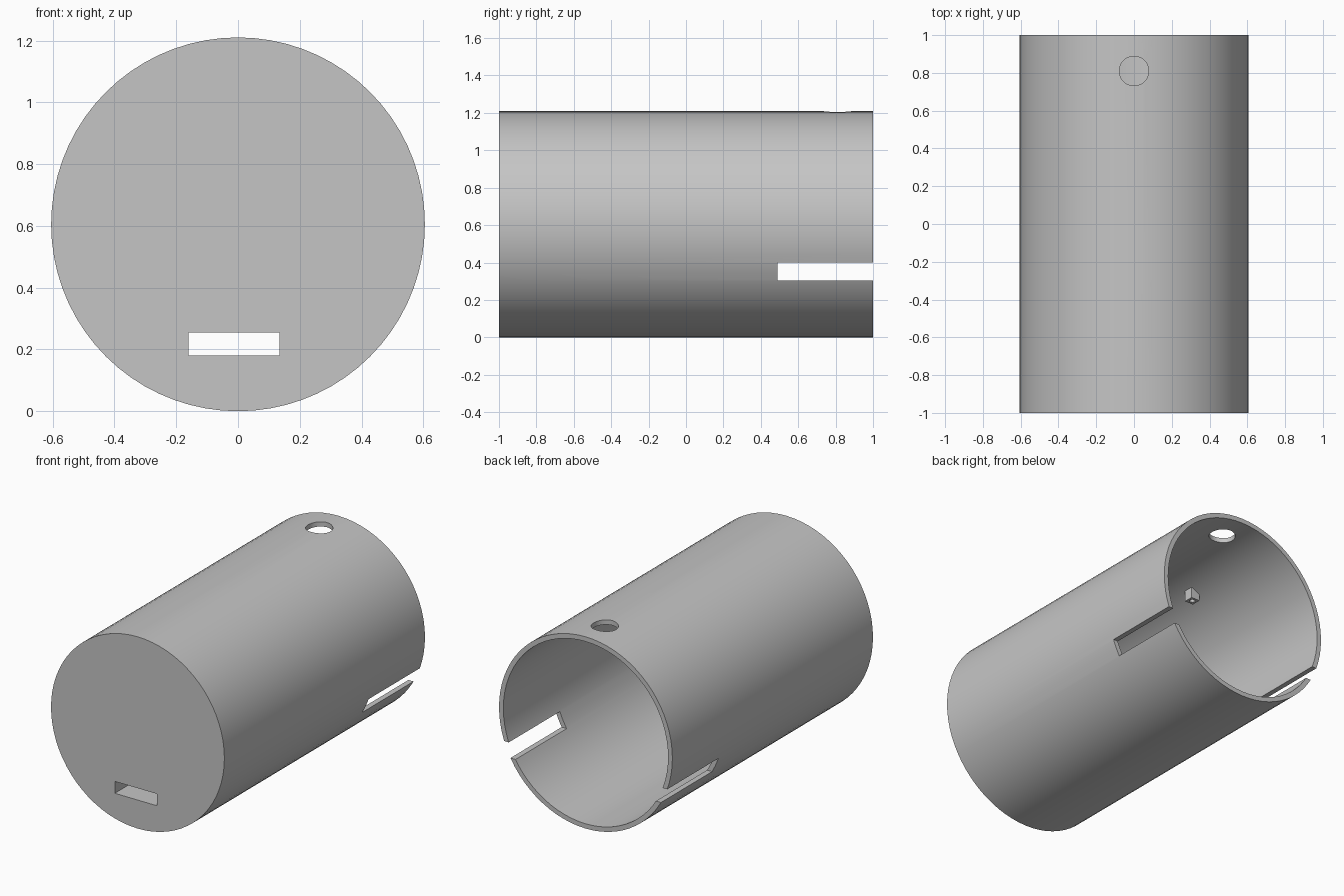
import bpy
import math

cube = bpy.data.objects.get("Cube")
if cube:
    bpy.data.objects.remove(cube, do_unlink=True)

RADIUS = 0.605
WALL = 0.03
FRONT_WALL = 0.2
SEGMENTS = 72

grey = bpy.data.materials.new("plain grey")
grey.use_nodes = True
grey.diffuse_color = (0.56, 0.56, 0.56, 1)
grey.node_tree.nodes["Principled BSDF"].inputs["Base Color"].default_value = (0.56, 0.56, 0.56, 1)


def cylinder(name, radius, length, centre, along_y=False, sides=SEGMENTS):
    turn = (math.pi / 2, 0, 0) if along_y else (0, 0, 0)
    bpy.ops.mesh.primitive_cylinder_add(vertices=sides, radius=radius, depth=length,
                                        location=centre, rotation=turn)
    obj = bpy.context.object
    obj.name = name
    obj.data.materials.append(grey)
    return obj


def box(name, low, high):
    centre = [(a + b) / 2 for a, b in zip(low, high)]
    bpy.ops.mesh.primitive_cube_add(size=1, location=centre)
    obj = bpy.context.object
    obj.name = name
    obj.scale = [b - a for a, b in zip(low, high)]
    bpy.ops.object.transform_apply(location=False, rotation=False, scale=True)
    obj.data.materials.append(grey)
    return obj


def cut(target, cutter):
    # Subtract the cutter, then discard it
    mod = target.modifiers.new("cut", "BOOLEAN")
    mod.operation = "DIFFERENCE"
    mod.solver = "EXACT"
    mod.object = cutter
    bpy.ops.object.select_all(action="DESELECT")
    target.select_set(True)
    bpy.context.view_layer.objects.active = target
    bpy.ops.object.modifier_apply(modifier=mod.name)
    bpy.data.objects.remove(cutter, do_unlink=True)


# Tubular shell, closed at the front and open at the back
shell = cylinder("tube_shell", RADIUS, 2, (0, 0, RADIUS), along_y=True)
bore_start, bore_end = -1 + FRONT_WALL, 1.1
cut(shell, cylinder("bore_cutter", RADIUS - WALL, bore_end - bore_start,
                    (0, (bore_start + bore_end) / 2, RADIUS), along_y=True))

# Slots in both sides, running out through the open rim
cut(shell, box("side_slot_cutter", (-0.8, 0.49, 0.305), (0.8, 1.2, 0.4)))

# Rectangular opening through the front wall
cut(shell, box("front_slot_cutter", (-0.16, -1.1, 0.18), (0.135, -0.7, 0.255)))

# Round hole in the top of the tube
cut(shell, cylinder("top_hole_cutter", 0.078, 0.4, (0, 0.81, 2 * RADIUS), sides=40))

# Small pierced lug under the ceiling
lug = box("inner_lug", (-0.27, 0.22, 1.07), (-0.21, 0.28, 1.145))
cut(lug, cylinder("lug_hole_cutter", 0.016, 0.08, (-0.24, 0.25, 1.07), sides=16))

for part in (shell, lug):
    bpy.ops.object.select_all(action="DESELECT")
    part.select_set(True)
    bpy.context.view_layer.objects.active = part
    bpy.ops.object.shade_smooth_by_angle(angle=math.radians(30))
